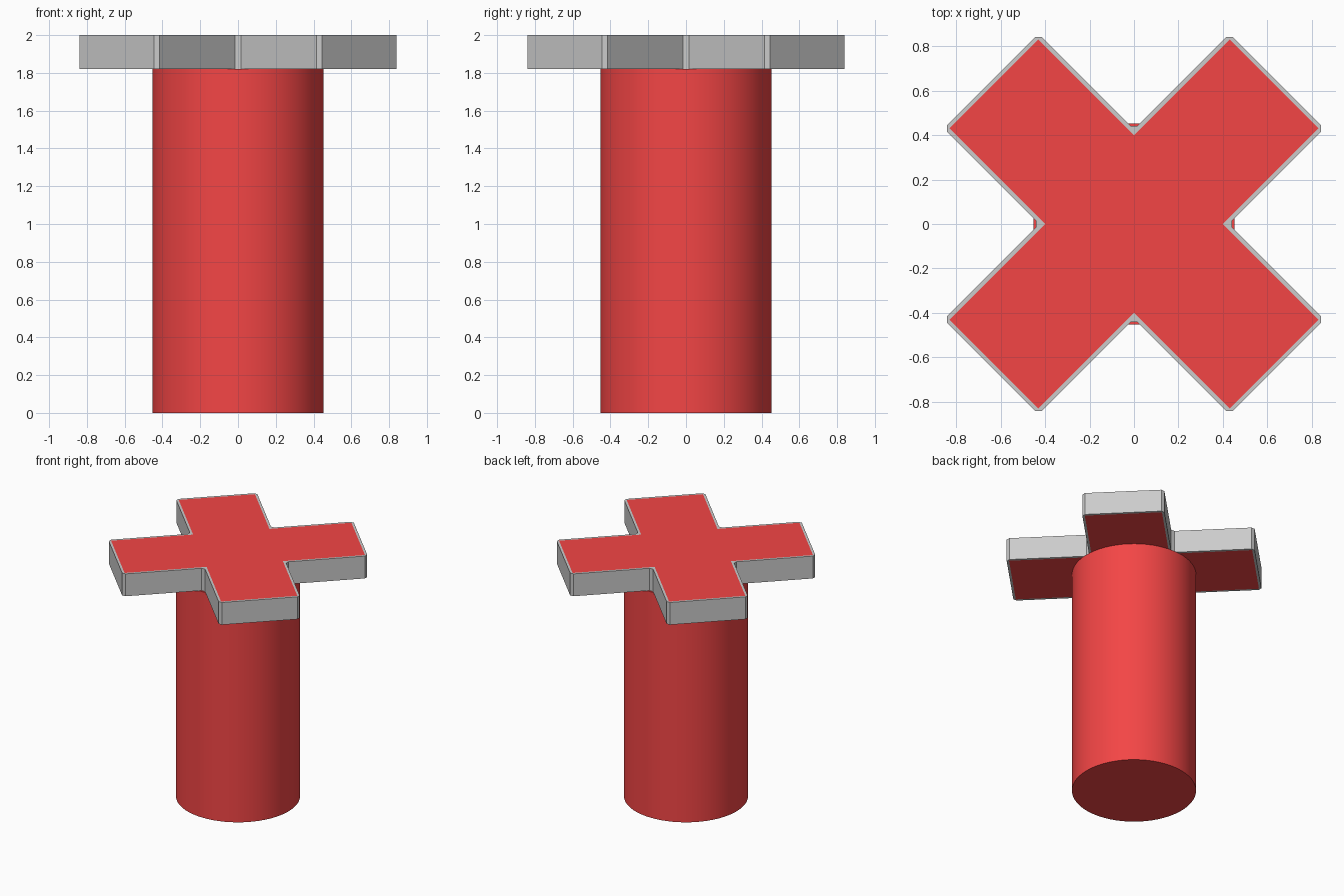
import bpy, bmesh, math
from mathutils import Matrix, Vector

if "Cube" in bpy.data.objects:
    bpy.data.objects.remove(bpy.data.objects["Cube"])

Z0, Z1 = 1.82, 2.0

red = bpy.data.materials.new("red")
red.diffuse_color = (0.9, 0.06, 0.06, 1)
red.use_nodes = True
red.node_tree.nodes["Principled BSDF"].inputs["Base Color"].default_value = red.diffuse_color


def four_fold(points):
    """Repeat one quarter of an outline around the z axis."""
    return [Matrix.Rotation(k * math.pi / 2, 3, 'Z') @ Vector((x, y, 0))
            for k in range(4) for x, y in points]


def finish(bm, name, mat=None):
    bmesh.ops.recalc_face_normals(bm, faces=bm.faces)
    mesh = bpy.data.meshes.new(name)
    bm.to_mesh(mesh)
    bm.free()
    ob = bpy.data.objects.new(name, mesh)
    bpy.context.collection.objects.link(ob)
    if mat:
        mesh.materials.append(mat)
    return ob


# Quarter outlines: rim with clipped corners, plate with sharp corners
outer = four_fold([(.44, -.015), (.44, .015), (.84, .415),
                   (.84, .445), (.445, .84), (.415, .84)])
corners = four_fold([(.4, 0), (.83, .43), (.43, .83)])
inner = [p for p in corners for _ in range(2)]

# Red cross plate
bm = bmesh.new()
face = bm.faces.new([bm.verts.new((p.x, p.y, Z0)) for p in corners])
top = bmesh.ops.extrude_face_region(bm, geom=[face], use_keep_orig=True)
bmesh.ops.translate(bm, vec=(0, 0, Z1 - Z0),
                    verts=[v for v in top["geom"] if isinstance(v, bmesh.types.BMVert)])
finish(bm, "cross_plate", red)

# Grey rim: loops swept inner bottom, outer bottom, outer top, inner top
bm = bmesh.new()
loops = [[bm.verts.new((p.x, p.y, z)) for p in pts]
         for pts, z in ((inner, Z0), (outer, Z0), (outer, Z1), (inner, Z1))]
n = len(outer)
for i, a in enumerate(loops):
    b = loops[(i + 1) % 4]
    for j in range(n):
        if i == 3 and j % 2 == 0:
            continue  # doubled inner corner has no wall
        k = (j + 1) % n
        bm.faces.new((a[j], a[k], b[k], b[j]))
bmesh.ops.remove_doubles(bm, verts=bm.verts, dist=1e-5)
finish(bm, "cross_rim")

# Round post
bpy.ops.mesh.primitive_cylinder_add(vertices=64, radius=.453, depth=Z0,
                                    location=(0, 0, Z0 / 2))
post = bpy.context.object
post.name = "post"
post.data.materials.append(red)
bpy.ops.object.shade_smooth_by_angle(angle=math.radians(30))
